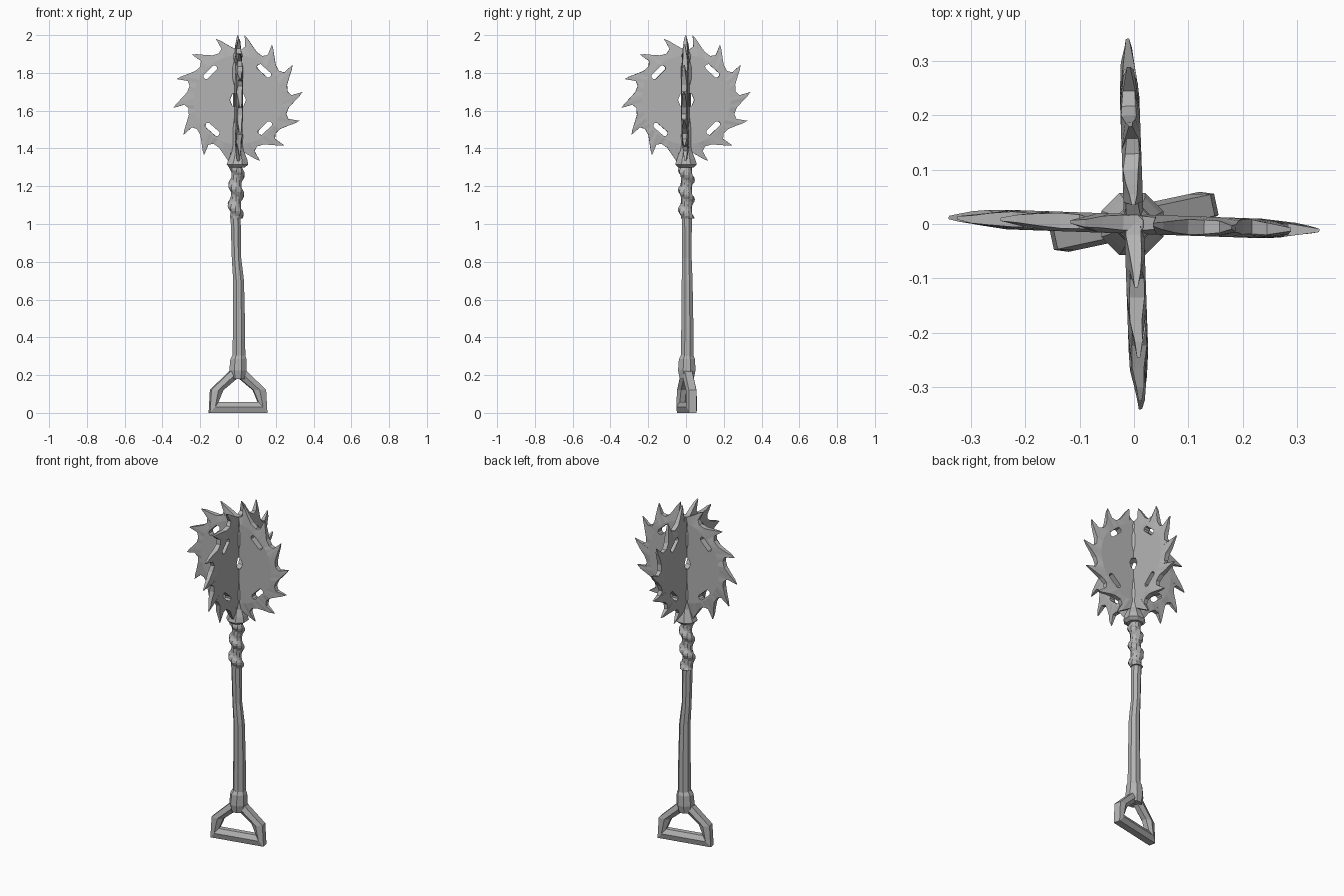
import bpy, bmesh, math, random
from math import cos, sin, radians, pi, tau
from mathutils import Matrix, Vector

random.seed(4)
cube = bpy.data.objects.get("Cube")
if cube:
    bpy.data.objects.remove(cube, do_unlink=True)

steel = bpy.data.materials.new("grey steel")
steel.use_nodes = True
GREY = (0.45, 0.45, 0.45, 1)
steel.diffuse_color = GREY
steel.node_tree.nodes["Principled BSDF"].inputs["Base Color"].default_value = GREY

HUB = 1.657  # height of the blade centre


def finish(name, bm):
    bmesh.ops.recalc_face_normals(bm, faces=bm.faces)
    mesh = bpy.data.meshes.new(name)
    bm.to_mesh(mesh)
    bm.free()
    mesh.materials.append(steel)
    obj = bpy.data.objects.new(name, mesh)
    bpy.context.collection.objects.link(obj)
    return obj


def bridge(bm, a, b):
    n = len(a)
    for i in range(n):
        j = (i + 1) % n
        bm.faces.new((a[i], a[j], b[j], b[i]))


def skin(bm, rings, closed=False):
    """Skin a list of point rings; cap the ends unless they join up."""
    loops = [[bm.verts.new(p) for p in ring] for ring in rings]
    for a, b in zip(loops, loops[1:]):
        bridge(bm, a, b)
    if closed:
        bridge(bm, loops[-1], loops[0])
    else:
        bm.faces.new(loops[0])
        bm.faces.new(loops[-1])


def ring(x, y, z, radius, sides=8):
    """Horizontal ring; radius is a number or a function of the angle."""
    pts = []
    for i in range(sides):
        a = tau * (i + 0.5) / sides
        r = radius(a) if callable(radius) else radius
        pts.append((x + r * cos(a), y + r * sin(a), z))
    return pts


def column(name, sections, sides=8):
    bm = bmesh.new()
    skin(bm, [ring(*s, sides) for s in sections])
    return finish(name, bm)


# Saw blade: flat disc, thinning towards hooked teeth
TEETH = 14
TOOTH = [  # angle from the tip, radius, half thickness
    (0, 0.344, 0.003), (-2, 0.285, 0.011), (2.5, 0.266, 0.013),
    (10, 0.272, 0.014), (17, 0.298, 0.011), (22, 0.325, 0.007)]


def blade(name, turn):
    bm = bmesh.new()
    inner, outer, thick = [], [], []
    for t in range(TEETH):
        tip = 7 + 360 * t / TEETH
        for k, (da, r, h) in enumerate(TOOTH):
            a = radians(tip + da)
            # the disc rim stays evenly spaced beneath the hooked outline
            b = radians(tip + (k - 1) * 360 / TEETH / len(TOOTH))
            jitter = random.uniform(-0.003, 0.003) if k else 0
            outer.append((r * cos(a), jitter, r * sin(a)))
            inner.append((0.235 * cos(b), 0, 0.235 * sin(b)))
            thick.append(h)
    loops = []
    for side in (-1, 1):
        rim = [bm.verts.new((x, y + side * h, z)) for (x, y, z), h in zip(outer, thick)]
        disc = [bm.verts.new((x, side * 0.018, z)) for x, _, z in inner]
        bridge(bm, rim, disc)
        bm.faces.new(disc)
        loops.append(rim)
    bridge(bm, *loops)
    obj = finish(name, bm)

    # Slots along the rim and a round hole in the middle
    cut = bmesh.new()

    def prism(pts):
        skin(cut, [[(p.x, y, p.y) for p in pts] for y in (-0.1, 0.1)])

    prism([Vector((0.043 * cos(tau * i / 8), 0.043 * sin(tau * i / 8))) for i in range(8)])
    for mid in (48, 135, 229, 314):
        out = Vector((cos(radians(mid)), sin(radians(mid))))
        along = Vector((-out.y, out.x))
        pts = []
        for i in range(8):
            a = tau * (i + 0.5) / 8
            shift = 0.03 if cos(a) > 0 else -0.03
            pts.append(out * (0.207 + 0.016 * sin(a)) + along * (shift + 0.016 * cos(a)))
        prism(pts)
    cutter = finish("hole_cutter", cut)
    cutter.hide_render = True
    mod = obj.modifiers.new("holes", "BOOLEAN")
    mod.operation = "DIFFERENCE"
    mod.solver = "EXACT"
    mod.object = cutter
    bpy.ops.object.select_all(action="DESELECT")
    bpy.context.view_layer.objects.active = obj
    obj.select_set(True)
    bpy.ops.object.modifier_apply(modifier="holes")
    bpy.data.objects.remove(cutter, do_unlink=True)
    obj.data.transform(Matrix.Translation((0, 0, HUB)) @ Matrix.Rotation(radians(turn), 4, "Z"))
    return obj


blade("saw_blade_across", -2)
blade("saw_blade_lengthwise", 92)

# Rough weld seams where the blades cross, above and below the hole
for name, low, high in (("weld_lower", 1.34, 1.612), ("weld_upper", 1.702, 1.925)):
    steps = 7
    column(name, [(0, 0, low + (high - low) * i / steps,
                   0.018 if i in (0, steps) else random.uniform(0.026, 0.036))
                  for i in range(steps + 1)])

# Flared collar under the blades
column("collar", [(-0.005, 0, 1.30, 0.045), (-0.003, 0, 1.315, 0.062),
                  (0, 0, 1.345, 0.052), (0, 0, 1.40, 0.028)])

# Spiral wrapped grip
PITCH, STEPS = 0.105, 22
wrap = []
for i in range(STEPS + 1):
    z = 1.03 + 0.28 * i / STEPS

    def bulge(a, z=z):
        wave = max(0, cos(a + tau * z / PITCH))
        return 0.029 + 0.016 * wave ** 0.7
    wrap.append((-0.014 + 0.008 * i / STEPS, 0.002, z, bulge))
column("spiral_wrap", wrap, 10)

# Slightly bent shaft
column("shaft", [(0.005, 0.007, 0.27, 0.037), (0.005, 0.007, 0.5, 0.034),
                 (0.003, 0.006, 0.70, 0.031), (-0.008, 0.005, 0.82, 0.027),
                 (-0.013, 0.004, 1.05, 0.029)])

# Socket joining the shaft to the handle
column("socket", [(0, 0.004, 0.18, 0.04), (0, 0.004, 0.225, 0.05),
                  (0.002, 0.005, 0.285, 0.046), (0.004, 0.006, 0.305, 0.036)])

# Open D-shaped handle with a bevelled six-sided bar
bm = bmesh.new()
half = [((0.155, 0.0), (0.108, 0.058)), ((0.148, 0.122), (0.082, 0.12))]
top = [((0.048, 0.225), (0.0, 0.188))]
corners = half + top + [((-o[0], o[1]), (-i[0], i[1])) for o, i in reversed(half)]
corners[2] = ((0.0, 0.262), (0.0, 0.188))
bars = []
for o, i in corners:
    o, i = Vector(o), Vector(i)
    m = o.lerp(i, 0.55)
    section = [(o, -0.02), (m, -0.029), (i, -0.014), (i, 0.014), (m, 0.029), (o, 0.02)]
    bars.append([(p.x, y, p.y) for p, y in section])
skin(bm, bars, closed=True)
handle = finish("handle", bm)
handle.data.transform(Matrix.Translation((0, 0.004, 0)) @ Matrix.Rotation(radians(12), 4, "Z"))
